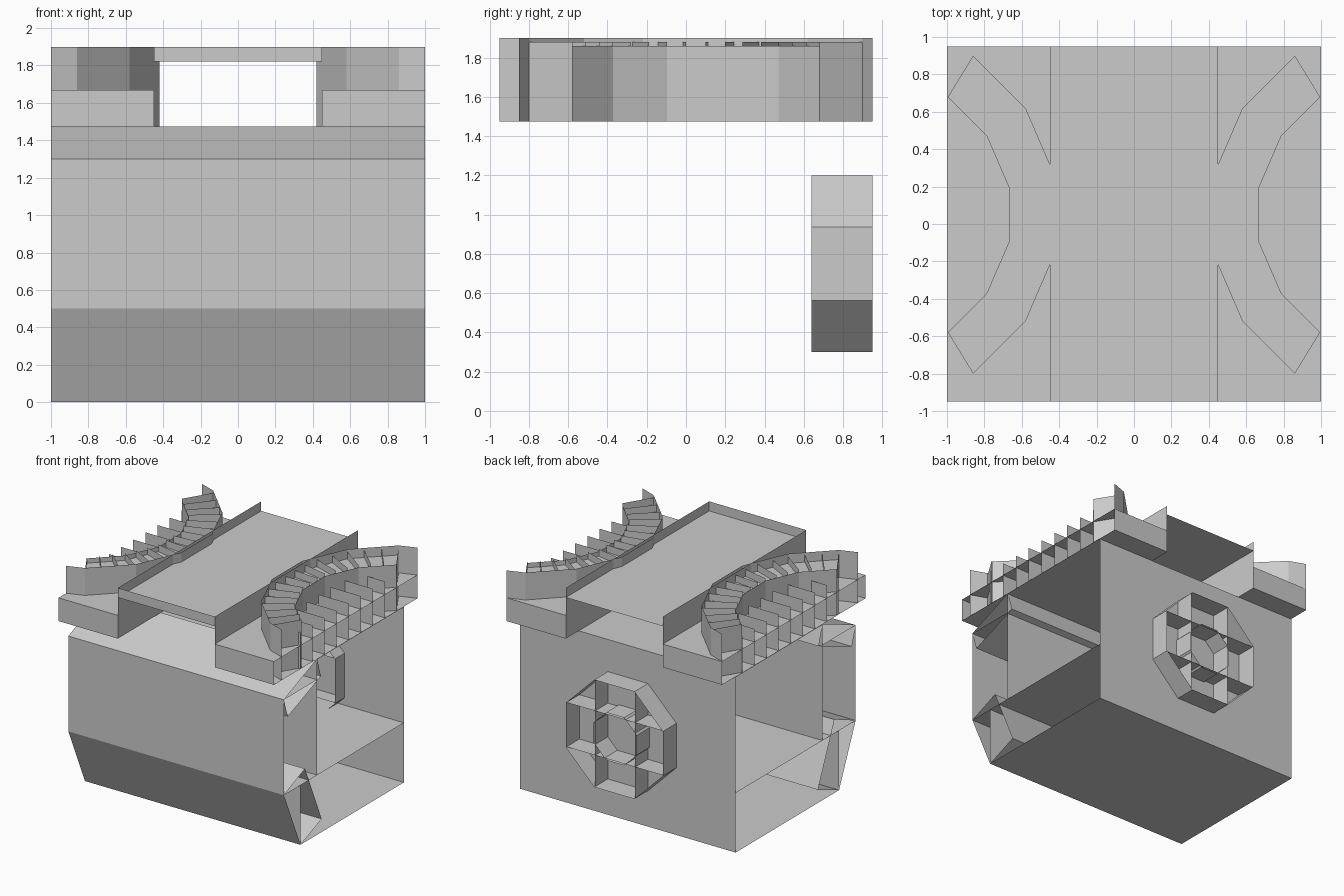
import bpy
import bmesh
import math
from mathutils import Vector

cube = bpy.data.objects.get("Cube")
if cube:
    bpy.data.objects.remove(cube, do_unlink=True)

grey = bpy.data.materials.new("plain grey")
grey.use_nodes = True
grey.diffuse_color = (0.6, 0.6, 0.6, 1)
grey.node_tree.nodes["Principled BSDF"].inputs["Base Color"].default_value = (0.6, 0.6, 0.6, 1)


def finish(name, bm, mirror=False):
    bmesh.ops.recalc_face_normals(bm, faces=bm.faces[:])
    mesh = bpy.data.meshes.new(name)
    bm.to_mesh(mesh)
    bm.free()
    mesh.materials.append(grey)
    obj = bpy.data.objects.new(name, mesh)
    bpy.context.scene.collection.objects.link(obj)
    if mirror:
        obj.modifiers.new("Mirror", "MIRROR").use_mirror_merge = False
    return obj


def sweep(bm, path, axis, start, end, closed=False):
    """Sweep a 2D path along an axis, leaving its ends open."""
    def row(depth):
        verts = []
        for p in path:
            co = list(p)
            co.insert(axis, depth)
            verts.append(bm.verts.new(co))
        return verts
    a, b = row(start), row(end)
    n = len(path)
    for i in range(n if closed else n - 1):
        j = (i + 1) % n
        bm.faces.new((a[i], a[j], b[j], b[i]))


def sheet(name, paths, axis, start, end, closed=False, mirror=False):
    bm = bmesh.new()
    for path in paths:
        sweep(bm, path, axis, start, end, closed)
    return finish(name, bm, mirror)


def tube(name, path):
    return sheet(name, [path], 0, -1, 1, closed=True)


# Body: open-ended boxes running across the width (y, z sections)
tube("lower_body", [(-0.6, 0), (0.77, 0), (0.77, 0.5), (-0.6, 0.5)])
tube("cabin", [(-0.38, 0.5), (0.77, 0.5), (0.77, 1.47), (-0.38, 1.47)])
tube("front_panel", [(-0.82, 0.5), (-0.38, 0.5), (-0.38, 1.3), (-0.82, 1.3)])
tube("front_skirt", [(-0.82, 0.5), (-0.54, 0.615), (-0.32, 0.11), (-0.6, 0)])
tube("sloped_hood", [(-0.82, 1.3), (-0.38, 1.475), (-0.33, 1.31), (-0.77, 1.14)])


# Octagonal wheel on the back wall
def octagon(apothem):
    r = apothem / math.cos(math.pi / 8)
    return [(r * math.cos(math.pi * (i + 0.5) / 4), 0.75 + r * math.sin(math.pi * (i + 0.5) / 4))
            for i in range(8)]


sheet("back_wheel_rim", [octagon(0.45)], 1, 0.64, 0.95, closed=True)
sheet("back_wheel_hub", [octagon(0.2)], 1, 0.66, 0.94, closed=True)
bars = []
for s in (-0.186, 0.186):
    bars += [[(s, 0.3), (s, 1.2)], [(-0.45, 0.75 + s), (0.45, 0.75 + s)]]
sheet("back_wheel_bars", bars, 1, 0.65, 0.94)

# Central roof tray with side rails and a front lip
sheet("roof_tray", [[(-0.45, 1.82), (0.45, 1.82)]], 1, -0.95, 0.95)
sheet("roof_front_lip", [[(-0.45, -0.95), (0.45, -0.95)]], 2, 1.82, 1.9)
sheet("roof_side_walls", [[(0.45, -0.95), (0.45, 0.95)]], 2, 1.475, 1.9, mirror=True)

# Side wings
sheet("wing_plates", [[(0.45, z), (1, z)] for z in (1.475, 1.67)], 1, -0.95, 0.95, mirror=True)
sheet("wing_ends", [[(0.45, y), (1, y)] for y in (-0.95, 0.95)], 2, 1.475, 1.67, mirror=True)

# Curved cell rows on the wings
arc = [Vector(p) for p in ((1, -0.85), (0.86, -0.8), (0.58, -0.52), (0.42, -0.15),
                           (0.42, 0.25), (0.58, 0.62), (0.86, 0.9), (1, 0.95))]
hub = Vector((1.38, 0.05))


def inward(p):
    q = hub + (p - hub) * 0.74
    if q.x > 1:
        q = p + (q - p) * ((1 - p.x) / (q.x - p.x))
    return q


inner = [inward(p) for p in arc[1:-1]]
sheet("arc_outer_wall", [arc], 2, 1.475, 1.9, mirror=True)
sheet("arc_inner_wall", [inner], 2, 1.475, 1.86, mirror=True)

spokes = []
for p, q in zip(arc[1:-2], arc[2:-1]):
    spokes += [[p.lerp(q, t), inward(p.lerp(q, t))] for t in (0, 0.33, 0.67)]
spokes.append([arc[-2], inner[-1]])
sheet("arc_radial_walls", spokes, 2, 1.475, 1.88, mirror=True)

bm = bmesh.new()
for i in range(len(inner) - 1):
    quad = (arc[i + 1], arc[i + 2], inner[i + 1], inner[i])
    bm.faces.new([bm.verts.new((p.x, p.y, 1.82)) for p in quad])
finish("arc_floor", bm, mirror=True)

# Slats along the open outer sides
slats = [[(0.72, -0.6 + 0.16 * i), (1, -0.6 + 0.16 * i)] for i in range(9)]
sheet("wing_slats", slats, 2, 1.475, 1.78, mirror=True)
